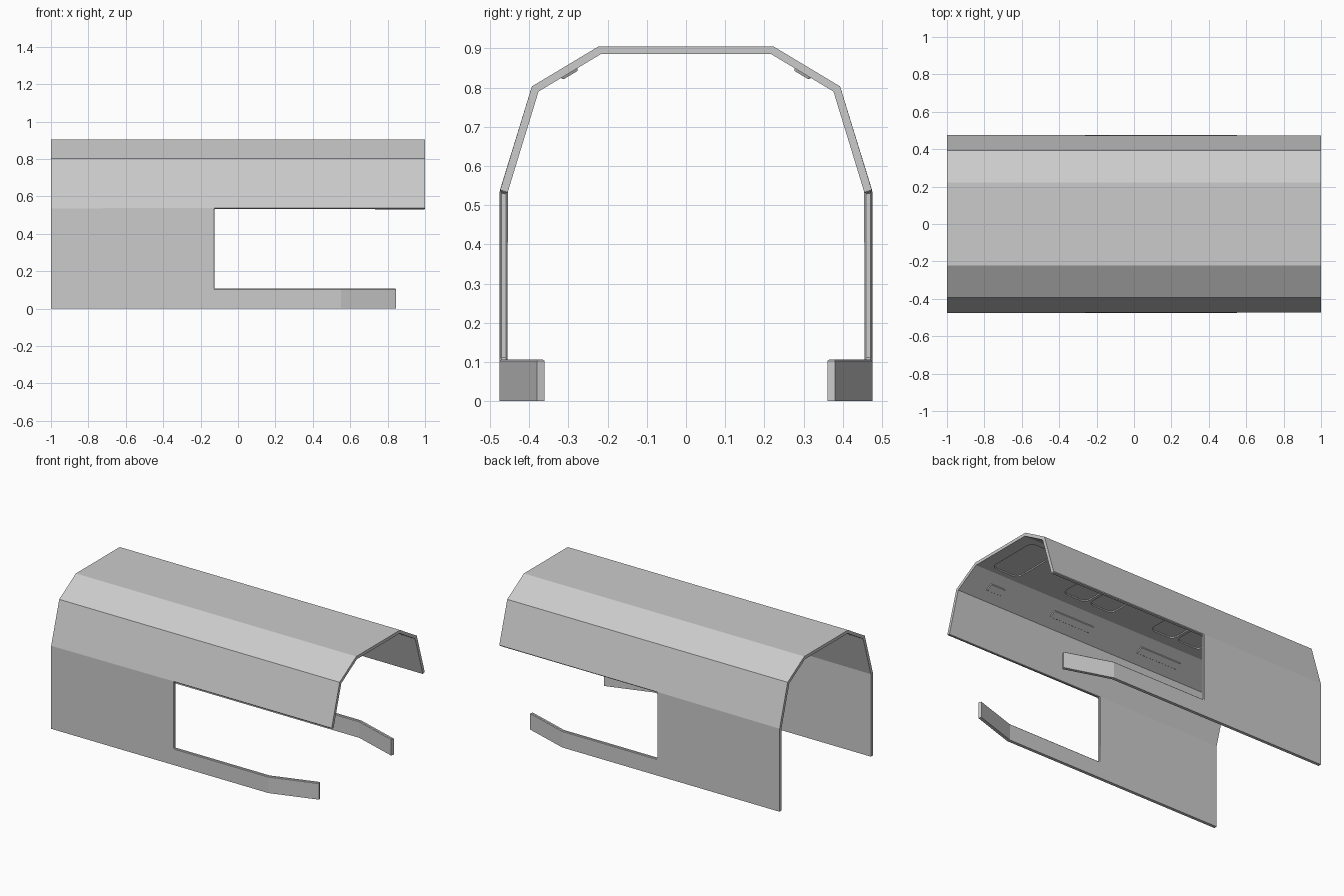
import bpy, bmesh, math
from mathutils import Matrix, Vector

if "Cube" in bpy.data.objects:
    bpy.data.objects.remove(bpy.data.objects["Cube"])

T = 0.02  # sheet thickness


def make_object(name, bm):
    bmesh.ops.remove_doubles(bm, verts=bm.verts, dist=1e-5)
    bmesh.ops.recalc_face_normals(bm, faces=bm.faces)
    me = bpy.data.meshes.new(name)
    bm.to_mesh(me)
    bm.free()
    ob = bpy.data.objects.new(name, me)
    bpy.context.collection.objects.link(ob)
    return ob


def apply_modifiers(ob):
    dg = bpy.context.evaluated_depsgraph_get()
    me = bpy.data.meshes.new_from_object(ob.evaluated_get(dg))
    ob.modifiers.clear()
    ob.data = me


def plate(bm, lx, ly, h, r, inset, mat):
    """Rounded rectangular plate with tapered sides, rising along local z."""
    rings = []
    for z, d in ((0, 0), (h, inset)):
        ring = []
        for k, (sx, sy) in enumerate(((1, 1), (-1, 1), (-1, -1), (1, -1))):
            for i in range(5):
                a = math.pi / 2 * (k + i / 4)
                ring.append(bm.verts.new(mat @ Vector((
                    sx * (lx / 2 - r) + (r - d) * math.cos(a),
                    sy * (ly / 2 - r) + (r - d) * math.sin(a), z))))
        rings.append(ring)
    lo, hi = rings
    n = len(lo)
    bm.faces.new(lo[::-1])
    bm.faces.new(hi)
    for i in range(n):
        j = (i + 1) % n
        bm.faces.new((lo[i], lo[j], hi[j], hi[i]))


# Outer skin: faceted roof, rear side walls and inward-bent lower rails
SILL, EAVE, HALF, OPEN = 0.107, 0.535, 0.475, -0.125
arch = [(HALF, EAVE), (0.393, 0.803), (0.223, 0.905)]
arch += [(-y, z) for y, z in reversed(arch)]
bm = bmesh.new()


def quad(*pts):
    bm.faces.new([bm.verts.new(p) for p in pts])


for x0, x1 in ((-1, OPEN), (OPEN, 1)):
    for (ya, za), (yb, zb) in zip(arch, arch[1:]):
        quad((x0, ya, za), (x1, ya, za), (x1, yb, zb), (x0, yb, zb))
for s in (1, -1):
    for z0, z1 in ((0, SILL), (SILL, EAVE)):
        quad((-1, s * HALF, z0), (OPEN, s * HALF, z0),
             (OPEN, s * HALF, z1), (-1, s * HALF, z1))
    rail = [(OPEN, HALF), (0.55, HALF), (0.845, 0.38)]
    for (xa, ya), (xb, yb) in zip(rail, rail[1:]):
        quad((xa, s * ya, 0), (xb, s * yb, 0),
             (xb, s * yb, SILL), (xa, s * ya, SILL))
canopy = make_object("canopy_shell", bm)

# Make normals point outward, then give the sheet its thickness inward
top = max(canopy.data.polygons, key=lambda p: p.center.z)
if top.normal.z < 0:
    canopy.data.flip_normals()
m = canopy.modifiers.new("thickness", 'SOLIDIFY')
m.thickness, m.offset, m.use_even_offset = T, -1, True
m.use_quality_normals = True
apply_modifiers(canopy)

# Small chamfer round the side openings
bm = bmesh.new()
bm.from_mesh(canopy.data)
edges = []
for e in bm.edges:
    c = (e.verts[0].co + e.verts[1].co) / 2
    if (c.x > OPEN - 0.01 and SILL - 0.01 < c.z < EAVE + 0.01
            and len(e.link_faces) == 2 and e.calc_face_angle() > 0.9):
        edges.append(e)
bmesh.ops.bevel(bm, geom=edges, offset=0.004, segments=1, affect='EDGES')
bm.to_mesh(canopy.data)
bm.free()

# Recessed panels in the ceiling
bm = bmesh.new()
for cx, lx, ly in ((0.82, 0.20, 0.36), (0.33, 0.18, 0.29), (0.135, 0.18, 0.29),
                   (-0.325, 0.18, 0.29), (-0.52, 0.18, 0.29)):
    plate(bm, lx, ly, 0.011, 0.04, 0.005, Matrix.Translation((cx, 0, 0.88)))
cutter = make_object("ceiling_recess_cutter", bm)
cutter.hide_render = True
cutter.hide_viewport = False
b = canopy.modifiers.new("recess", 'BOOLEAN')
b.operation, b.solver, b.object = 'DIFFERENCE', 'EXACT', cutter
apply_modifiers(canopy)
bpy.data.objects.remove(cutter)

# Raised lamp strips on the sloping inner faces
tilt = math.atan2(0.102, 0.17)
bm = bmesh.new()
for s in (1, -1):
    for cx, lx in ((0.785, 0.11), (0.215, 0.30), (-0.435, 0.30)):
        mat = (Matrix.Translation((cx, s * 0.2985, 0.8385))
               @ Matrix.Rotation(math.pi - s * tilt, 4, 'X'))
        plate(bm, lx, 0.05, 0.008, 0.007, 0.004, mat)
make_object("lamp_strips", bm)
